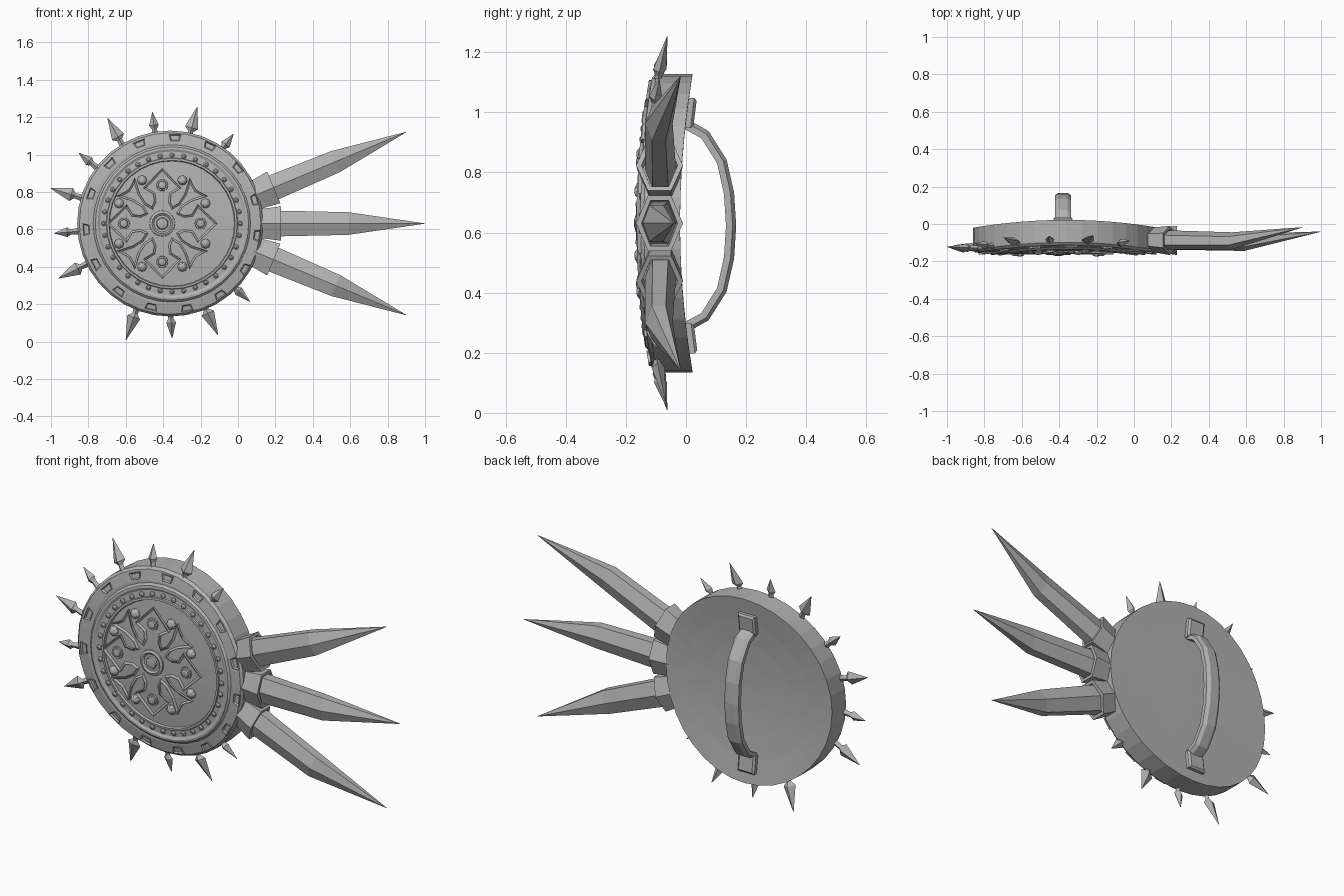
import bpy, bmesh
from math import sin, cos, tau, radians
from mathutils import Vector

if "Cube" in bpy.data.objects:
    bpy.data.objects.remove(bpy.data.objects["Cube"])

MID_Z = 0.631      # height of the shield centre
SHIELD_X = -0.363
FRONT_X = -0.353   # centre of the front ring and rim frames
SPIKE_X = -0.385
HANDLE_X = -0.38
EMBLEM_X = -0.405

steel = bpy.data.materials.new("grey steel")
steel.use_nodes = True
GREY = (0.45, 0.45, 0.45, 1)
steel.diffuse_color = GREY
steel.node_tree.nodes["Principled BSDF"].inputs["Base Color"].default_value = GREY


def finish(name, bm, bent):
    """Bow the mesh from top to bottom if asked, then make it an object."""
    bmesh.ops.recalc_face_normals(bm, faces=bm.faces)
    bmesh.ops.triangulate(bm, faces=[f for f in bm.faces if len(f.verts) > 4])
    if bent:
        for v in bm.verts:
            v.co.y += 0.17 * (v.co.z - MID_Z) ** 2 - 0.04
    me = bpy.data.meshes.new(name)
    bm.to_mesh(me)
    bm.free()
    me.materials.append(steel)
    ob = bpy.data.objects.new(name, me)
    bpy.context.scene.collection.objects.link(ob)


def loft(name, rings, bent=False):
    """Skin a row of equal rings and cap both ends."""
    bm = bmesh.new()
    rows = [[bm.verts.new(p) for p in ring] for ring in rings]
    n = len(rows[0])
    for a, b in zip(rows, rows[1:]):
        for i in range(n):
            j = (i + 1) % n
            bm.faces.new((a[i], a[j], b[j], b[i]))
    bm.faces.new(rows[0])
    bm.faces.new(rows[-1])
    finish(name, bm, bent)


def turned(name, cx, cz, profile, sides):
    """Lathe a (radius, y) profile around a front-to-back axis."""
    loft(name, [[Vector((cx + r * cos(tau * i / sides), y, cz + r * sin(tau * i / sides)))
                 for i in range(sides)] for r, y in profile], True)


def plate(name, outline, y, height, border, depth):
    """Raised plate with a sunken middle, leaving a border."""
    bm = bmesh.new()
    face = bm.faces.new([bm.verts.new((x, y, z)) for x, z in outline])
    face.normal_update()
    if face.normal.y > 0:
        face.normal_flip()
    top = bmesh.ops.extrude_face_region(bm, geom=[face])["geom"]
    for v in [g for g in top if isinstance(g, bmesh.types.BMVert)]:
        v.co.y -= height
    cap = [g for g in top if isinstance(g, bmesh.types.BMFace)]
    bm.normal_update()
    bmesh.ops.inset_region(bm, faces=cap, thickness=border, use_even_offset=True)
    for v in cap[0].verts:
        v.co.y += depth
    finish(name, bm, True)


def radial(px, angle, along, y, across):
    """Point measured along and across a spoke in the shield's plane."""
    c, s = cos(angle), sin(angle)
    return Vector((px + along * c - across * s, y, MID_Z + along * s + across * c))


def spoke(name, px, angle, sections, sides, bent=False):
    """Loft sections (along, centre y, half depth, half width) on a spoke."""
    loft(name, [[radial(px, angle, a, cy + hy * cos(tau * i / sides), hw * sin(tau * i / sides))
                 for i in range(sides)] for a, cy, hy, hw in sections], bent)


# Shield body
turned("shield_body", SHIELD_X, MID_Z, [
    (0.01, 0.02), (0.13, 0.02), (0.25, 0.02), (0.37, 0.02), (0.497, 0.02), (0.497, -0.1),
    (0.485, -0.113), (0.43, -0.116), (0.36, -0.108), (0.17, -0.108), (0.01, -0.108)], 36)

# Front: rounded ridge, stud band, thin ring and sunken panel
turned("front_ring", FRONT_X, MID_Z, [
    (0.425, -0.105), (0.42, -0.117), (0.41, -0.125), (0.398, -0.125), (0.385, -0.117),
    (0.352, -0.116), (0.349, -0.123), (0.338, -0.123), (0.334, -0.111), (0.17, -0.111),
    (0.01, -0.111)], 36)

# Trapezoid frames around the rim
for k in range(15):
    ang = radians(88 + 24 * k)
    pts = [radial(FRONT_X, ang, a, 0, w)
           for a, w in ((0.442, -0.023), (0.476, -0.033), (0.476, 0.033), (0.442, 0.023))]
    plate("rim_frame", [(p.x, p.z) for p in pts], -0.108, 0.014, 0.007, 0.01)

# Ring of small studs
for k in range(36):
    p = radial(FRONT_X, tau * k / 36, 0.365, 0, 0)
    turned("rim_stud", p.x, p.z, [(0.014, -0.112), (0.013, -0.122), (0.006, -0.128)], 8)

# Cross emblem: half of one quarter, mirrored and turned four times
half = [(0, 0.295), (28, 0.215), (17, 0.165), (20, 0.125), (32, 0.105),
        (39, 0.14), (37, 0.2), (31, 0.285), (38, 0.265)]
quarter = half + [(45, 0.255)] + [(90 - a, r) for a, r in reversed(half[1:])]
cross = [(EMBLEM_X + r * cos(radians(a + 90 * q)), MID_Z + r * sin(radians(a + 90 * q)))
         for q in range(4) for a, r in quarter]
plate("cross_emblem", cross, -0.106, 0.017, 0.01, 0.008)

# Bosses on the emblem and between its arms
turned("centre_boss", EMBLEM_X, MID_Z, [
    (0.07, -0.11), (0.068, -0.122), (0.055, -0.127), (0.045, -0.119), (0.032, -0.119),
    (0.028, -0.128), (0.012, -0.131)], 16)
for q in range(4):
    p = radial(EMBLEM_X, tau * q / 4, 0.205, 0, 0)
    turned("arm_boss", p.x, p.z, [
        (0.033, -0.108), (0.031, -0.123), (0.023, -0.123), (0.02, -0.13), (0.01, -0.133)], 10)
    for a in (25, 65):
        p = radial(EMBLEM_X, radians(a + 90 * q), 0.255, 0, 0)
        turned("field_boss", p.x, p.z, [
            (0.027, -0.106), (0.025, -0.12), (0.016, -0.13), (0.006, -0.134)], 8)

# Barbed spikes around the edge, alternating short and long
for k in range(13):
    if k == 8:
        continue
    tip, wide = ((0.645, 0.036), (0.6, 0.026))[k % 2 == 0]
    if k > 8:
        tip += 0.014
    spoke("edge_spike", SPIKE_X, radians(53 + 22 * k), [
        (0.45, -0.092, 0.016, 0.02), (0.51, -0.092, 0.012, 0.014),
        (0.53, -0.092, 0.022, wide), (tip, -0.088, 0.001, 0.001)], 4, True)

# Three claws in hexagonal sockets, the outer two curling further back
CLAW_X = -0.27
for ang, curl in ((-22.7, 0.023), (0, 0), (22.7, 0.023)):
    spoke("claw_socket", CLAW_X, radians(ang), [
        (0.3, -0.085, 0.058, 0.085), (0.42, -0.085, 0.068, 0.094), (0.5, -0.088, 0.078, 0.106),
        (0.5, -0.088, 0.06, 0.088), (0.47, -0.088, 0.055, 0.08)], 6)
    spoke("claw", CLAW_X, radians(ang), [
        (0.46, -0.085, 0.052, 0.08), (0.86, -0.098 + curl / 3, 0.046, 0.07),
        (1.268, -0.041 + curl, 0.001, 0.001)], 6)

# Bowed handle on the back with a chamfered section
arc = [(0.36, -0.005), (0.315, 0.075), (0.22, 0.135), (0.11, 0.16)]
path = arc + [(0, 0.167)] + [(-z, y) for z, y in reversed(arc)]
section = [(-0.042, -0.034), (0.042, -0.034), (0.042, -0.012), (0.024, 0), (-0.024, 0), (-0.042, -0.012)]
HANDLE_Z = 0.623
rings = []
for i, (z, y) in enumerate(path):
    before, after = path[max(i - 1, 0)], path[min(i + 1, len(path) - 1)]
    t = Vector((before[0] - after[0], before[1] - after[1])).normalized()
    rings.append([Vector((HANDLE_X + w, y + d * t.x, HANDLE_Z + z - d * t.y)) for w, d in section])
loft("handle_grip", rings)

# Handle feet
for s in (-1, 1):
    loft("handle_foot", [[Vector((HANDLE_X + w * k, y, HANDLE_Z + s * (0.375 + h * k)))
                          for w, h in ((-0.05, -0.05), (0.05, -0.05), (0.05, 0.05), (-0.05, 0.05))]
                         for y, k in ((0.01, 1), (0.038, 1), (0.047, 0.8))], True)
